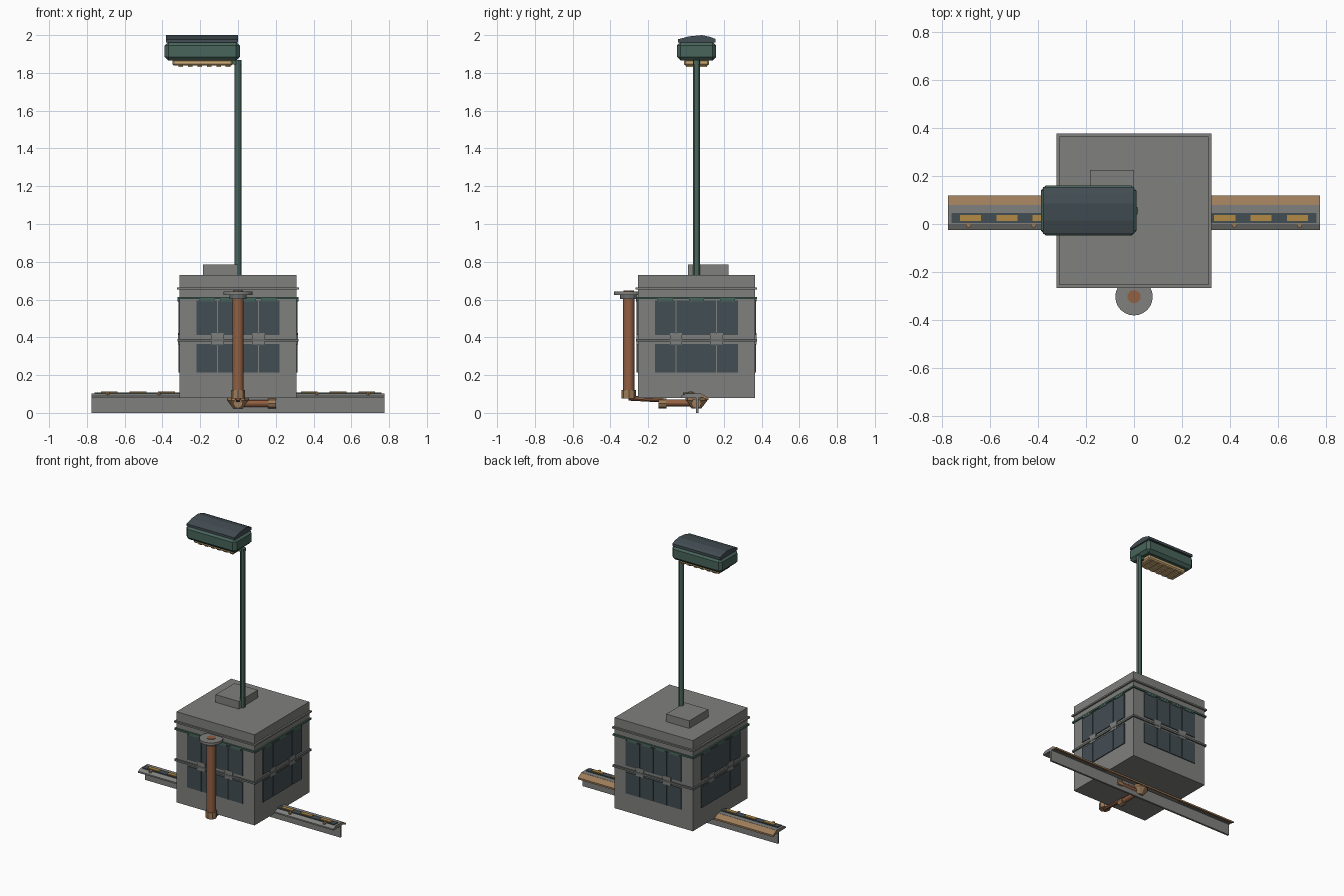
import bpy, bmesh, math
from mathutils import Vector

old = bpy.data.objects.get("Cube")
if old:
    bpy.data.objects.remove(old)


def material(name, r, g, b):
    m = bpy.data.materials.new(name)
    m.use_nodes = True
    m.diffuse_color = (r, g, b, 1)
    m.node_tree.nodes["Principled BSDF"].inputs["Base Color"].default_value = (r, g, b, 1)
    return m


STONE = material("stone grey", .215, .22, .205)
STEEL = material("steel grey", .14, .15, .15)
GREEN = material("painted green", .065, .13, .105)
SLATE = material("dark slate", .055, .075, .086)
COPPER = material("copper", .29, .115, .055)
BRASS = material("dull brass", .34, .2, .1)
CREAM = material("lamp cream", .62, .42, .19)
AMBER = material("amber", .45, .26, .06)

CY = .055      # shared centre line of the cabinet, mast and rail
HALF = .31     # half width of the cabinet


def finish(name, bm, mat, smooth=False):
    bmesh.ops.recalc_face_normals(bm, faces=bm.faces)
    mesh = bpy.data.meshes.new(name)
    bm.to_mesh(mesh)
    bm.free()
    mesh.materials.append(mat)
    ob = bpy.data.objects.new(name, mesh)
    bpy.context.collection.objects.link(ob)
    if smooth:
        bpy.ops.object.select_all(action='DESELECT')
        ob.select_set(True)
        bpy.context.view_layer.objects.active = ob
        bpy.ops.object.shade_smooth_by_angle()
    return ob


def box(name, x, y, z, mat, bevel=0):
    """Box between the given (low, high) pairs."""
    bm = bmesh.new()
    bmesh.ops.create_cube(bm, size=1)
    for v in bm.verts:
        v.co = [sum(r) / 2 + c * (r[1] - r[0]) for r, c in zip((x, y, z), v.co)]
    ob = finish(name, bm, mat)
    if bevel:
        mod = ob.modifiers.new("chamfer", 'BEVEL')
        mod.width, mod.segments = bevel, 1
    return ob


def rod(name, a, b, r, mat, sides=12, r2=None, smooth=False):
    """Cylinder or cone running from a to b."""
    a, b = Vector(a), Vector(b)
    bm = bmesh.new()
    bmesh.ops.create_cone(bm, cap_ends=True, segments=sides, radius1=r,
                          radius2=r if r2 is None else r2, depth=(b - a).length)
    bm.transform((b - a).to_track_quat('Z', 'Y').to_matrix().to_4x4())
    bmesh.ops.translate(bm, verts=bm.verts, vec=(a + b) / 2)
    return finish(name, bm, mat, smooth)


def extrude_x(name, profile, x0, x1, mat):
    """Extrude a (y, z) outline along x."""
    bm = bmesh.new()
    face = bm.faces.new([bm.verts.new((x0, y, z)) for y, z in profile])
    out = bmesh.ops.extrude_face_region(bm, geom=[face])["geom"]
    verts = [g for g in out if isinstance(g, bmesh.types.BMVert)]
    bmesh.ops.translate(bm, verts=verts, vec=(x1 - x0, 0, 0))
    return finish(name, bm, mat)


def around(half):
    return (-half, half), (CY - half, CY + half)


# Cabinet and roof block
box("cabinet", *around(HALF), (.08, .73), STONE)
box("roof_block", (-.184, 0), (.01, .225), (.72, .785), STONE)

# Bands running round the cabinet
box("cornice_band", *around(.322), (.654, .665), STONE)
box("upper_band", *around(.32), (.602, .614), GREEN)
box("middle_band", *around(.32), (.378, .392), STEEL)


def on_side(name, side, u, z, depth, mat):
    """Thin plate on one of the four cabinet sides."""
    ob = box(name, u, (-HALF - depth, -HALF + .003), z, mat)
    ob.rotation_euler.z = side * math.pi / 2
    ob.location.y = CY


# Panels, their hinges and clips on every side
for side in range(4):
    columns = [(-.22, -.11), (.11, .22)]
    columns += [(-.105, .105)] if side % 2 else [(-.105, -.003), (.003, .105)]
    for lo, hi in columns:
        on_side("upper_panel", side, (lo, hi), (.412, .594), .006, SLATE)
        on_side("lower_panel", side, (lo, hi), (.213, .366), .006, SLATE)
        mid = (lo + hi) / 2
        on_side("panel_hinge", side, (mid - .04, mid + .04), (.59, .61), .009, GREEN)
    for u in (-.108, .108):
        on_side("panel_clip", side, (u - .032, u + .032), (.362, .422), .008, STONE)

# Mast and lamp head
rod("mast", (0, CY, .73), (0, CY, 1.868), .018, GREEN, 12, smooth=True)
box("lamp_bracket", (-.05, .015), (CY - .015, CY + .015), (1.845, 1.868), GREEN)
box("lamp_housing", (-.388, .01), (-.048, .16), (1.865, 1.965), GREEN, .02)
cover = [(-.042, 1.962), (.155, 1.962), (.155, 1.98), (.13, 1.99),
         (.085, 2), (.015, 1.993), (-.042, 1.978)]
extrude_x("lamp_cover", cover, -.38, 0, SLATE)
box("lamp_lens", (-.348, -.03), (-.01, .122), (1.838, 1.87), CREAM, .008)
for i in range(6):
    x = -.315 + i * .05
    box("lens_rib", (x, x + .025), (.0, .112), (1.832, 1.84), CREAM)

# Ground rail: fin, cap and sloping back strip
box("rail_fin", (-.775, .775), (.052, .066), (0, .09), STONE)
cap = [(-.025, .08), (.08, .08), (.08, .103), (0, .103), (-.025, .09)]
extrude_x("rail_cap", cap, -.775, .775, STONE)
back = [(.078, .085), (.078, .103), (.118, .08), (.118, .068)]
extrude_x("rail_back_strip", back, -.775, .775, BRASS)
box("rail_panel", (-.76, .76), (.004, .046), (.1, .109), SLATE)
for i in range(10):
    x = -.681 + i * .1513
    box("rail_light", (x - .044, x + .044), (.012, .038), (.105, .114), AMBER)
for s in (-1, 1):
    for x in (.418, .69):
        rod("rail_knob", (s * x, -.004, .09), (s * x, -.004, .108), .011, BRASS, 8)

# Standing pipe with flange
PY = -.303
rod("standing_pipe", (0, PY, .1), (0, PY, .61), .03, COPPER, 16, smooth=True)
rod("flange_collar", (0, PY, .603), (0, PY, .627), .046, STEEL, 12)
rod("flange", (0, PY, .625), (0, PY, .643), .078, STONE, 24)
rod("flange_plug", (0, PY, .64), (0, PY, .647), .028, COPPER, 10)
rod("pipe_foot", (0, PY, .075), (0, PY, .122), .038, BRASS, 8)

# Pipes beneath the cabinet meeting at a rounded fitting
rod("link_pipe", (0, PY, .078), (0, -.12, .068), .013, COPPER, 10)
rod("floor_pipe", (0, -.14, .053), (0, CY, .053), .019, COPPER, 12, smooth=True)
rod("floor_pipe_collar", (0, -.145, .05), (0, -.102, .05), .026, BRASS, 8)
rod("side_pipe", (0, CY, .05), (.18, CY, .05), .019, COPPER, 12, smooth=True)
rod("side_pipe_collar", (.16, CY, .05), (.2, CY, .05), .027, BRASS, 8)
rod("fitting_bowl", (0, CY, .022), (0, CY, .065), .025, BRASS, 10, r2=.058)
rod("fitting_rim", (0, CY, .065), (0, CY, .085), .058, BRASS, 10)
